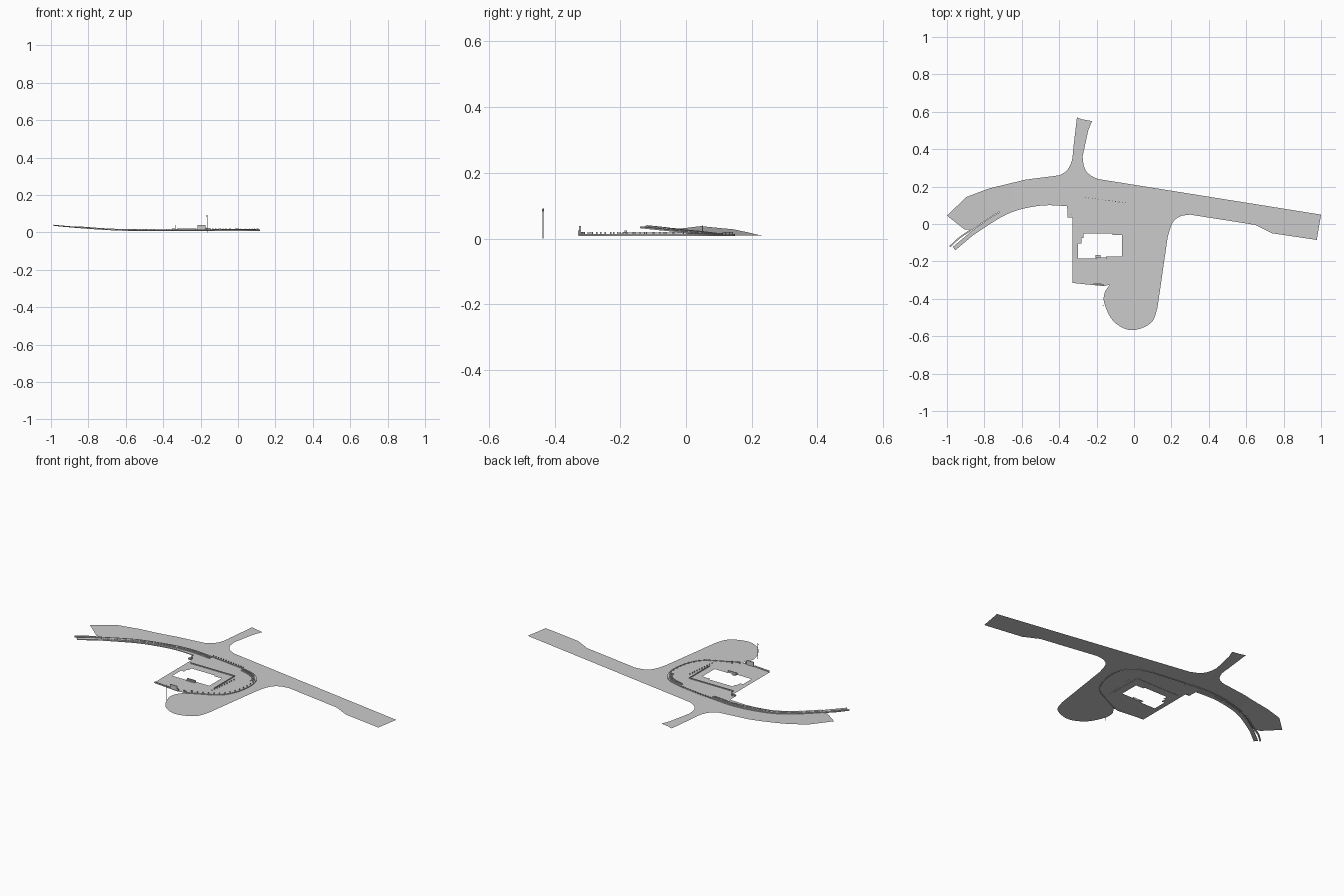
import bpy, bmesh, math
from mathutils import Vector
from mathutils.geometry import tessellate_polygon

if "Cube" in bpy.data.objects:
    bpy.data.objects.remove(bpy.data.objects["Cube"])


def rise(x):
    # ground climbs toward the left end of the road
    return 0.028 * max(0.0, (-0.6 - x) / 0.4) ** 1.4


def spline(pts, n=5):
    out = []
    p = [Vector(q) for q in pts]
    for i in range(len(p) - 1):
        a, b, c, d = p[max(i - 1, 0)], p[i], p[i + 1], p[min(i + 2, len(p) - 1)]
        for k in range(n):
            t = k / n
            out.append(0.5 * (2 * b + (c - a) * t + (2 * a - 5 * b + 4 * c - d) * t * t
                              + (3 * b - a - 3 * c + d) * t ** 3))
    return out + [p[-1]]


def finish(name, bm):
    me = bpy.data.meshes.new(name)
    bm.to_mesh(me)
    bm.free()
    ob = bpy.data.objects.new(name, me)
    bpy.context.collection.objects.link(ob)
    return ob


def sheet(name, loops, z):
    # flat surface with optional holes, draped over the rise
    loops3 = [[Vector((q[0], q[1], 0)) for q in lp] for lp in loops]
    bm = bmesh.new()
    vs = [bm.verts.new(q) for lp in loops3 for q in lp]
    for t in tessellate_polygon(loops3):
        a, b, c = [vs[i] for i in t]
        area = (b.co - a.co).cross(c.co - a.co).z
        if abs(area) > 1e-9:
            bm.faces.new((a, b, c) if area > 0 else (a, c, b))
    for k in range(9):
        bmesh.ops.bisect_plane(bm, geom=bm.verts[:] + bm.edges[:] + bm.faces[:], dist=1e-6,
                               plane_co=(-0.96 + k * 0.045, 0, 0), plane_no=(1, 0, 0))
    for v in bm.verts:
        v.co.z = z + rise(v.co.x)
    return finish(name, bm)


def offset(pts, d):
    out = []
    for i, q in enumerate(pts):
        t = (pts[min(i + 1, len(pts) - 1)] - pts[max(i - 1, 0)]).normalized()
        out.append(q + Vector((-t.y, t.x)) * d)
    return out


def band(name, pts, d0, d1, z0, z1):
    # rectangular section swept along a plan line
    bm = bmesh.new()
    rings = []
    for a, b in zip(offset(pts, d0), offset(pts, d1)):
        rings.append([bm.verts.new((q.x, q.y, z + rise(q.x)))
                      for q, z in ((a, z0), (b, z0), (b, z1), (a, z1))])
    for r, s in zip(rings, rings[1:]):
        for i in range(4):
            j = (i + 1) % 4
            bm.faces.new((r[i], r[j], s[j], s[i]))
    bm.faces.new(rings[0])
    bm.faces.new(rings[-1][::-1])
    bmesh.ops.recalc_face_normals(bm, faces=bm.faces)
    return finish(name, bm)


def boxes(name, items):
    # items: centre x, y, size x, y, bottom, top, angle
    bm = bmesh.new()
    for x, y, sx, sy, z0, z1, ang in items:
        vs = bmesh.ops.create_cube(bm, size=1)['verts']
        c, s = math.cos(ang), math.sin(ang)
        for v in vs:
            px, py = v.co.x * sx, v.co.y * sy
            v.co = (x + px * c - py * s, y + px * s + py * c,
                    z0 + (v.co.z + 0.5) * (z1 - z0) + rise(x))
    return finish(name, bm)


def resample(pts, step):
    out, carry = [], 0.0
    for a, b in zip(pts, pts[1:]):
        L = (b - a).length
        while carry < L:
            d = (b - a) / L
            out.append((a + d * carry, math.atan2(d.y, d.x)))
            carry += step
        carry -= L
    return out


# kerb line separating road from plot
kerb_left = spline([(-0.87, -0.03), (-0.72, 0.07), (-0.58, 0.122), (-0.42, 0.147),
                    (-0.26, 0.135), (-0.03, 0.105)])
kerb_right = spline([(-0.03, 0.105), (0.05, 0.08), (0.10, 0.025), (0.115, -0.06),
                     (0.095, -0.16), (0.045, -0.235), (-0.05, -0.285), (-0.13, -0.325)])
kerb = kerb_left + kerb_right[1:]

# road with side branch and turning bay
branch_l = spline([(-0.40, 0.26), (-0.36, 0.285), (-0.333, 0.335), (-0.325, 0.40)], 4)
branch_r = spline([(-0.275, 0.36), (-0.265, 0.30), (-0.235, 0.262), (-0.19, 0.24)], 4)
corner = spline([(0.30, 0.05), (0.245, 0.04), (0.205, 0.005), (0.18, -0.07)], 4)
bay = spline([(0.125, -0.45), (0.09, -0.53), (-0.015, -0.568), (-0.11, -0.52),
              (-0.16, -0.42), (-0.155, -0.36)], 5)
road = [(-1, 0.045), (-0.895, 0.145), (-0.775, 0.19), (-0.58, 0.237), *branch_l, (-0.305, 0.57),
        (-0.28, 0.56), (-0.225, 0.55), (-0.245, 0.50), *branch_r, (1, 0.05), (0.977, -0.085),
        (0.74, -0.05), (0.65, -0.005), *corner, *bay, *reversed(kerb), (-0.905, -0.03)]
sheet("road", [road], 0.01)

# building plot with an open building footprint
path_edge = spline([(-0.77, 0.0), (-0.69, 0.047), (-0.60, 0.08), (-0.475, 0.10), (-0.355, 0.095)])
plot_kerb = [q for q in kerb if q.x > -0.36 or q.y < 0]
plot_kerb = plot_kerb[next(i for i, q in enumerate(plot_kerb) if q.x > -0.36):]
footprint = [(-0.27, -0.05), (-0.115, -0.05), (-0.115, -0.06), (-0.065, -0.06), (-0.065, -0.175),
             (-0.15, -0.175), (-0.15, -0.18), (-0.18, -0.18), (-0.18, -0.165), (-0.205, -0.165),
             (-0.205, -0.185), (-0.30, -0.185), (-0.30, -0.105), (-0.28, -0.105), (-0.28, -0.075),
             (-0.27, -0.075)]
plot = [*plot_kerb, (-0.165, -0.332), (-0.33, -0.315), (-0.33, 0.035), (-0.355, 0.035)]
sheet("plot_paving", [plot, footprint], 0.0125)
terrace = [(-0.30, -0.19), (0.0, -0.19), (0.04, -0.225), (-0.05, -0.265), (-0.30, -0.262)]
sheet("front_terrace", [terrace], 0.015)

# footpath beside the curved road, with two open prongs at its far end
path_kerb = [q for q in kerb_left if -0.73 < q.x < -0.35]
sheet("footpath", [[*path_kerb, *reversed([q for q in path_edge if q.x > -0.72])]], 0.012)
outer = spline([(-0.955, -0.14), (-0.86, -0.06)], 4)[:-1] + [Vector((-0.86, -0.06))] + path_edge
band("footpath_outer_band", outer, 0.0, 0.022, 0.008, 0.0125)
rail_line = spline([(-0.985, -0.12), (-0.93, -0.07), (-0.87, -0.03)], 4)
band("inner_edge_prong", rail_line, -0.005, 0.003, 0.008, 0.014)

# kerbs and planted verges
band("kerb_stone", kerb, -0.004, 0.002, 0.008, 0.0145)
verge_a = [q for q in kerb_left if q.x < -0.24]
verge_b = [q for q in kerb_right if q.x > -0.04 and q.y > 0.0]
for n, v in (("long_verge", verge_a), ("corner_verge", verge_b)):
    band(n, v, -0.028, -0.007, 0.009, 0.0145)
    boxes(n + "_blocks", [(q.x, q.y, 0.004, 0.016, 0.0145, 0.017, a)
                          for q, a in resample(offset(v, -0.0175), 0.0085)])

# bollards along the verge gap, bend and forecourt
gap = [q for q in kerb if -0.26 < q.x < -0.02 and q.y > 0]
bend = [q for q in kerb_right if q.y < 0]
spots = [q for q, a in resample(offset(gap, 0.006), 0.018)]
spots += [q for q, a in resample(offset(bend, -0.008), 0.03)]
spots += [Vector((0.003 - 0.002 * k, -0.04 - 0.02 * k)) for k in range(10)]
boxes("bollards", [(q.x, q.y, 0.004, 0.004, 0.011, 0.02, 0) for q in spots])

# low walls around the building platform
boxes("platform_walls", [(-0.165, 0.0, 0.29, 0.004, 0.011, 0.018, 0),
                         (-0.022, -0.095, 0.004, 0.19, 0.011, 0.018, 0)])

# entrance steps
boxes("entrance_steps", [(-0.175, -0.183 - 0.006 * k, 0.055, 0.007, 0.0125, 0.024 - 0.004 * k, 0)
                         for k in range(3)])

# gate wall, short fence and gate posts at the front edge
boxes("gate_wall", [(-0.195, -0.322, 0.045, 0.006, 0.012, 0.038, 0)])
boxes("front_fence", [(-0.275, -0.317, 0.10, 0.003, 0.012, 0.020, -0.09)])
boxes("gate_posts", [(x, y, 0.006, 0.006, 0.012, z, 0) for x, y, z in
                     ((-0.165, -0.325, 0.025), (-0.135, -0.31, 0.02), (-0.10, -0.29, 0.02))])
boxes("rear_corner_post", [(-0.335, 0.05, 0.004, 0.004, 0.012, 0.04, 0)])
boxes("rear_corner_cabinet", [(-0.343, 0.042, 0.018, 0.01, 0.012, 0.02, 0)])


# tall lamp post beside the turning bay
def cylinder(name, x, y, z0, z1, r0, r1):
    bpy.ops.mesh.primitive_cone_add(vertices=10, radius1=r0, radius2=r1, depth=z1 - z0,
                                    location=(x, y, (z0 + z1) / 2))
    bpy.context.object.name = name
    bpy.ops.object.shade_smooth_by_angle()


cylinder("lamp_post", -0.165, -0.435, 0.0, 0.088, 0.0018, 0.0012)
cylinder("lamp_head", -0.165, -0.435, 0.083, 0.092, 0.0028, 0.0022)
